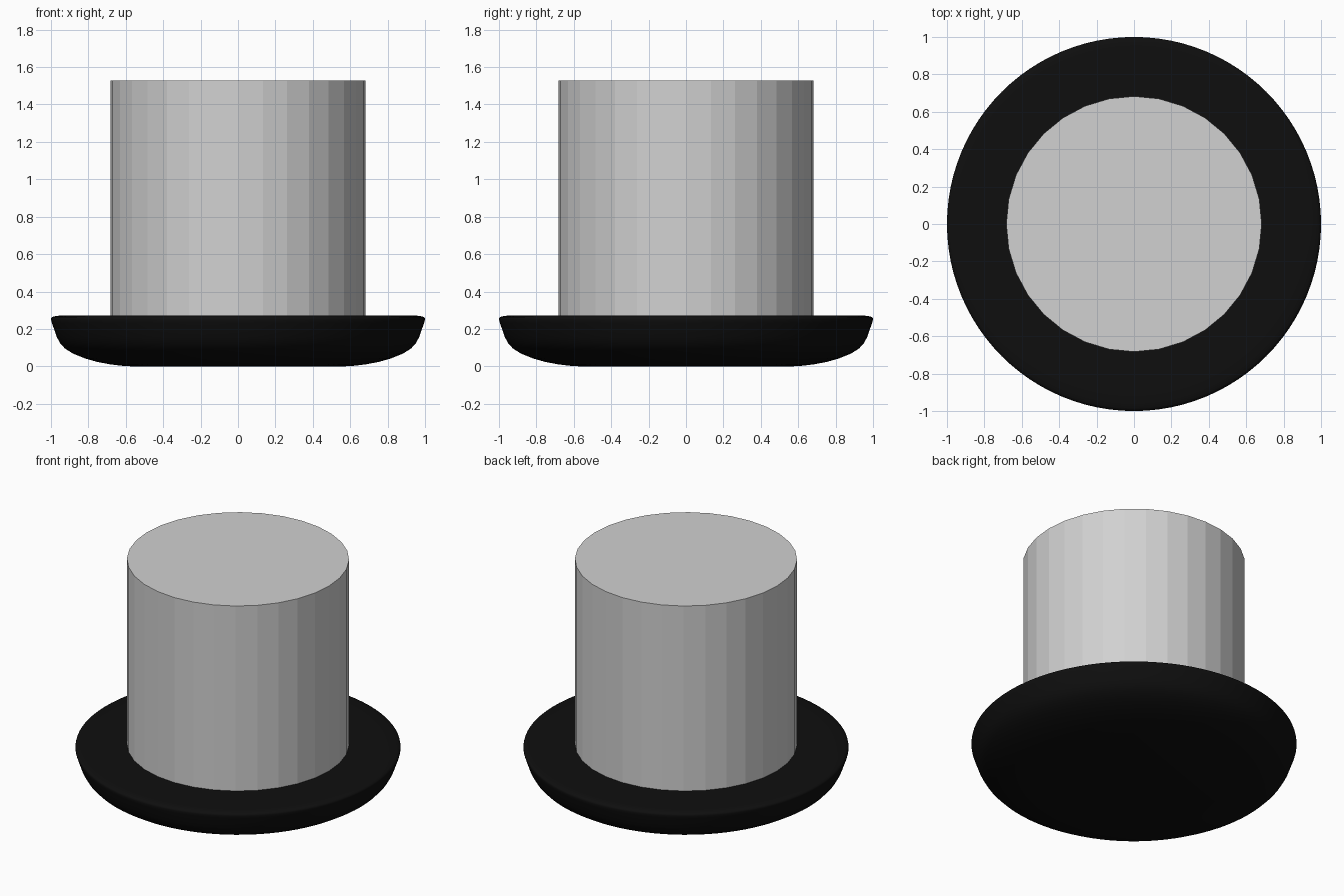
import bpy, bmesh, math

if "Cube" in bpy.data.objects:
    bpy.data.objects.remove(bpy.data.objects["Cube"])


def material(name, rgb):
    m = bpy.data.materials.new(name)
    m.diffuse_color = (*rgb, 1)
    m.use_nodes = True
    m.node_tree.nodes["Principled BSDF"].inputs["Base Color"].default_value = m.diffuse_color
    return m


def lathe(name, profile, sides, mat):
    """Spin an (r, z) profile, starting and ending on the axis, about z."""
    bm = bmesh.new()
    verts = [bm.verts.new((r, 0, z)) for r, z in profile]
    edges = [bm.edges.new(pair) for pair in zip(verts, verts[1:])]
    bmesh.ops.spin(bm, geom=verts + edges, axis=(0, 0, 1), cent=(0, 0, 0),
                   angle=math.tau, steps=sides)
    bmesh.ops.remove_doubles(bm, verts=bm.verts, dist=1e-5)
    bmesh.ops.recalc_face_normals(bm, faces=bm.faces)
    mesh = bpy.data.meshes.new(name)
    bm.to_mesh(mesh)
    bm.free()
    mesh.materials.append(mat)
    obj = bpy.data.objects.new(name, mesh)
    bpy.context.collection.objects.link(obj)
    return obj


grey = material("light grey", (0.64, 0.64, 0.64))
black = material("black", (0.0045, 0.0045, 0.0045))

# Smooth rounded dish base
base = lathe("base", [
    (0, 0), (0.57, 0), (0.62, 0.003), (0.68, 0.010), (0.75, 0.023),
    (0.82, 0.043), (0.88, 0.067), (0.925, 0.095), (0.95, 0.122),
    (0.968, 0.155), (0.982, 0.195), (0.995, 0.232), (1.0, 0.250),
    (0.998, 0.260), (0.985, 0.267), (0.955, 0.271), (0.90, 0.272),
    (0, 0.272)], 96, black)
for p in base.data.polygons:
    p.use_smooth = True

# Flat-shaded 32-sided column
bpy.ops.mesh.primitive_cylinder_add(vertices=32, radius=0.683, depth=1.255,
                                    location=(0, 0, 0.272 + 1.255 / 2))
column = bpy.context.object
column.name = "column"
column.data.materials.append(grey)
